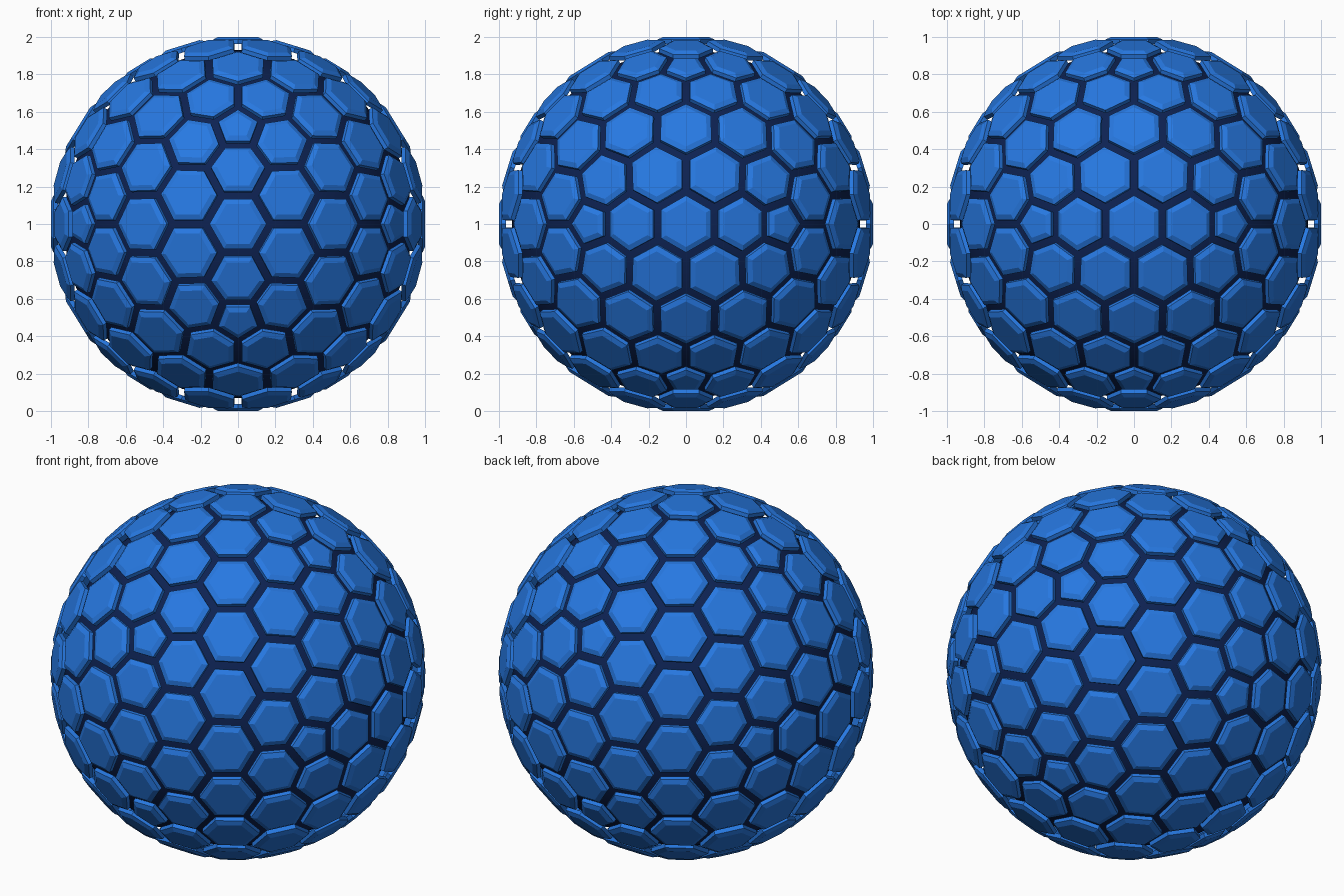
import bpy, bmesh, math
from itertools import combinations
from mathutils import Vector

if "Cube" in bpy.data.objects:
    bpy.data.objects.remove(bpy.data.objects["Cube"])

FREQ = 4             # tiles along each icosahedron edge
CENTRE = Vector((0, 0, 1))
GAP, BEVEL = 0.022, 0.026   # half groove width, bevel width
DROP, THICK = 0.014, 0.037  # bevel depth, tile thickness


def material(name, rgb):
    m = bpy.data.materials.new(name)
    m.diffuse_color = (*rgb, 1)
    m.use_nodes = True
    m.node_tree.nodes["Principled BSDF"].inputs["Base Color"].default_value = m.diffuse_color
    return m


blue = material("bright_blue", (0.02, 0.19, 0.76))
navy = material("dark_navy", (0.004, 0.016, 0.085))


def add_object(name, bm, mat):
    mesh = bpy.data.meshes.new(name)
    bmesh.ops.recalc_face_normals(bm, faces=bm.faces)
    bm.to_mesh(mesh)
    bm.free()
    mesh.materials.append(mat)
    ob = bpy.data.objects.new(name, mesh)
    ob.location = CENTRE
    bpy.context.collection.objects.link(ob)
    return ob


# Icosahedron corners
phi = (1 + math.sqrt(5)) / 2
corners = []
for a in (-1, 1):
    for b in (-phi, phi):
        corners += [Vector((a, 0, b)), Vector((0, b, a)), Vector((b, a, 0))]

# Subdivide each face onto the sphere; gather the triangle centres round every point
rings = {}


def add_triangle(*pts):
    mid = sum(pts, Vector()).normalized()
    for p in pts:
        rings.setdefault(tuple(round(c, 4) + 0.0 for c in p), []).append(mid)


for A, B, C in combinations(corners, 3):
    if max((A - B).length, (B - C).length, (C - A).length) > 2.1:
        continue

    def pt(i, j):
        return (A * (FREQ - i - j) + B * i + C * j).normalized()

    for i in range(FREQ):
        for j in range(FREQ - i):
            add_triangle(pt(i, j), pt(i + 1, j), pt(i, j + 1))
            if i + j < FREQ - 1:
                add_triangle(pt(i + 1, j), pt(i + 1, j + 1), pt(i, j + 1))

# Bevelled hexagon and pentagon tiles
bm = bmesh.new()
for key, ring in rings.items():
    n = Vector(key).normalized()
    u = n.orthogonal().normalized()
    v = n.cross(u)
    ring.sort(key=lambda p: math.atan2(p.dot(v), p.dot(u)))
    count = len(ring)
    mid = sum(ring, Vector()) / count
    flat = [p - mid - n * (p - mid).dot(n) for p in ring]
    inradius = sum(((flat[i] + flat[i - 1]) / 2).length for i in range(count)) / count
    top = 1.0

    def loop(inset, height):
        k = 1 - inset / inradius
        return [bm.verts.new(n * height + (mid - n * mid.dot(n)) + p * k) for p in flat]

    loops = [loop(GAP + BEVEL, top), loop(GAP, top - DROP), loop(GAP, top - THICK)]
    bm.faces.new(loops[0])
    bm.faces.new(loops[2][::-1])
    for hi, lo in zip(loops, loops[1:]):
        for i in range(count):
            bm.faces.new((hi[i - 1], lo[i - 1], lo[i], hi[i]))
add_object("shell_tiles", bm, blue)

# Dark inner ball seen through the grooves
bm = bmesh.new()
bmesh.ops.create_icosphere(bm, subdivisions=5, radius=0.93)
for f in bm.faces:
    f.smooth = True
add_object("inner_core", bm, navy)
